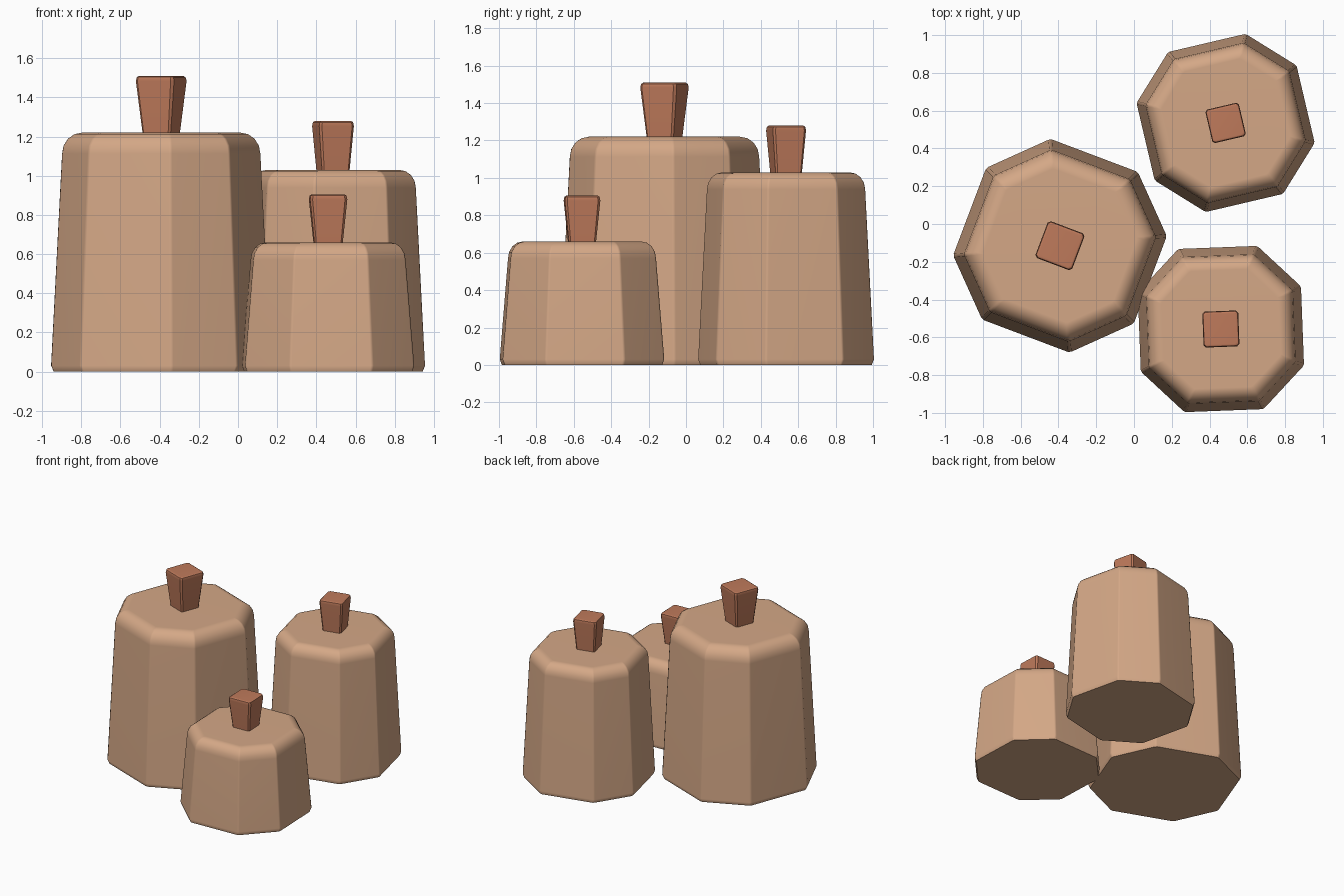
import bpy, bmesh, math

cube = bpy.data.objects.get("Cube")
if cube:
    bpy.data.objects.remove(cube, do_unlink=True)


def material(name, colour):
    m = bpy.data.materials.new(name)
    m.diffuse_color = (*colour, 1)
    m.use_nodes = True
    m.node_tree.nodes["Principled BSDF"].inputs["Base Color"].default_value = (*colour, 1)
    return m


clay = material("warm tan", (0.66, 0.39, 0.24))
rust = material("rust brown", (0.52, 0.195, 0.105))


def loft(name, centre, turn, offsets, rings, mat):
    """Stack four-fold rings; offsets are corner angles either side of each face."""
    bm = bmesh.new()
    angles = [turn + 90 * k + o for k in range(4) for o in offsets]
    loops = []
    for r, z in rings:
        loops.append([bm.verts.new((r * math.cos(math.radians(a)),
                                    r * math.sin(math.radians(a)), z)) for a in angles])
    n = len(angles)
    for low, high in zip(loops, loops[1:]):
        for i in range(n):
            j = (i + 1) % n
            bm.faces.new((low[i], low[j], high[j], high[i]))
    bm.faces.new(loops[0][::-1])
    bm.faces.new(loops[-1])
    mesh = bpy.data.meshes.new(name)
    bm.to_mesh(mesh)
    bm.free()
    mesh.materials.append(mat)
    ob = bpy.data.objects.new(name, mesh)
    ob.location = (*centre, 0)
    bpy.context.collection.objects.link(ob)
    bpy.ops.object.select_all(action="DESELECT")
    ob.select_set(True)
    bpy.context.view_layer.objects.active = ob
    bpy.ops.object.shade_smooth_by_angle(angle=math.radians(35))
    weighted = ob.modifiers.new("weighted normals", "WEIGHTED_NORMAL")
    weighted.keep_sharp = True
    return ob


def jar(name, centre, turn, radius, height, rise, stem_low, stem_high):
    # Tapered body with long and short sides and softened corners
    shoulder = radius * 0.9
    lip = radius * 0.18
    drop = radius * 0.19
    rings = [(radius * 0.975, 0), (radius, 0.03)]
    for k in range(5):
        t = math.radians(90 * k / 4)
        rings.append((shoulder - lip * (1 - math.cos(t)), height - drop * (1 - math.sin(t))))
    loft(name + "_body", centre, turn, (-27, -25, 25, 27), rings, clay)

    # Flared square stem with a bevelled tip
    top = height + rise
    diag = 1.34
    rings = [(stem_low * diag, height - 0.02), (stem_high * diag, top - 0.026),
             (stem_high * diag * 0.96, top - 0.007), (stem_high * diag * 0.86, top)]
    loft(name + "_stem", centre, turn, (-41, 41), rings, rust)


jar("large", (-0.392, -0.115), -20.7, 0.564, 1.22, 0.29, 0.074, 0.103)
jar("medium", (0.485, 0.535), 13.2, 0.48, 1.03, 0.25, 0.07, 0.09)
jar("small", (0.46, -0.556), 2.2, 0.477, 0.66, 0.245, 0.07, 0.094)
